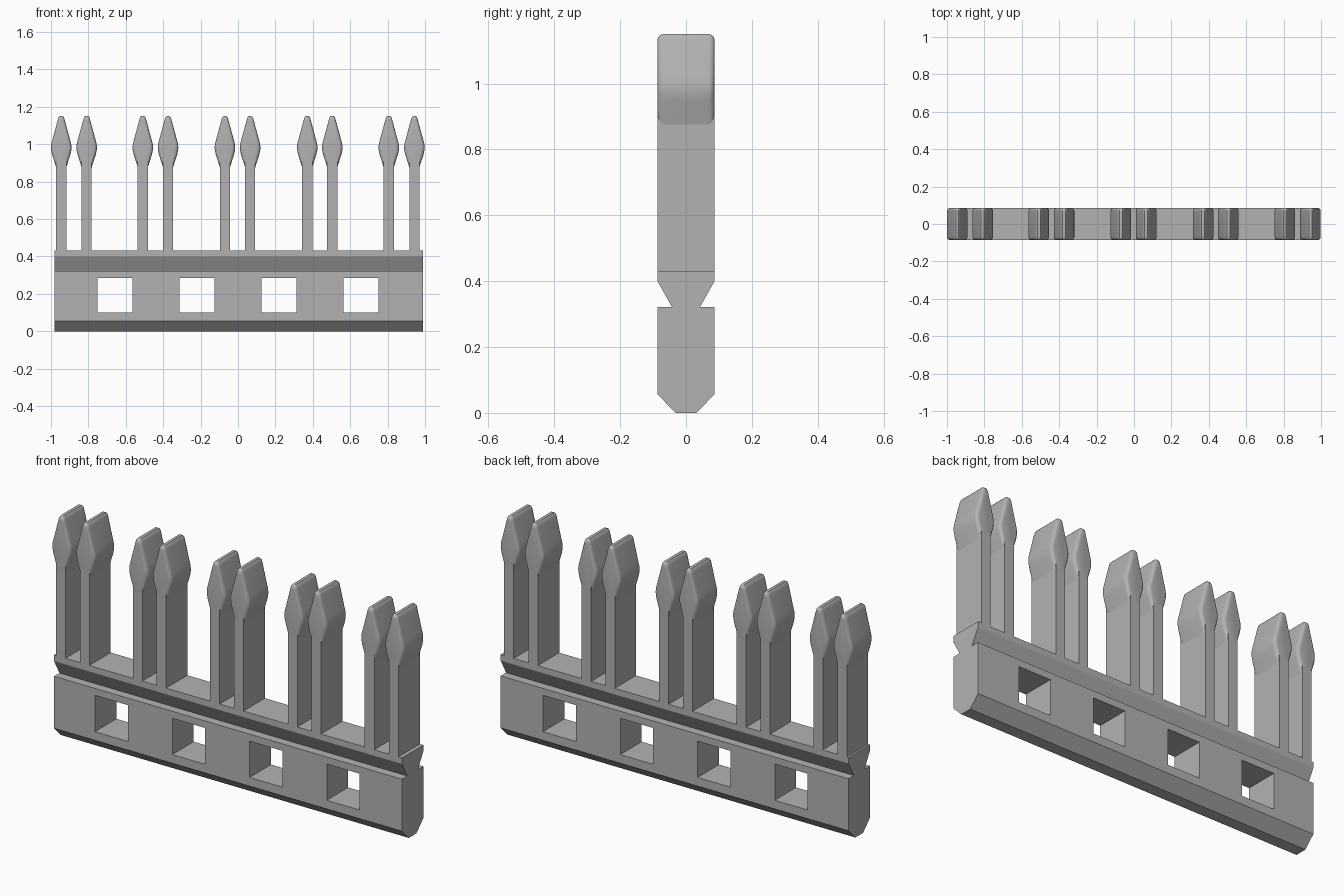
import bpy, bmesh, math

old = bpy.data.objects.get("Cube")
if old:
    bpy.data.objects.remove(old, do_unlink=True)

GREY = (0.45, 0.45, 0.45, 1)
mat = bpy.data.materials.new("plain_grey")
mat.use_nodes = True
mat.diffuse_color = GREY
mat.node_tree.nodes["Principled BSDF"].inputs["Base Color"].default_value = GREY

HALF = 0.0865  # half thickness of the strip


def loft(name, rings):
    """Skin a stack of matching closed rings and cap both ends."""
    bm = bmesh.new()
    rows = [[bm.verts.new(p) for p in ring] for ring in rings]
    n = len(rows[0])
    for a, b in zip(rows, rows[1:]):
        for i in range(n):
            j = (i + 1) % n
            bm.faces.new((a[i], a[j], b[j], b[i]))
    bm.faces.new(rows[0])
    bm.faces.new(rows[-1])
    bmesh.ops.recalc_face_normals(bm, faces=bm.faces)
    mesh = bpy.data.meshes.new(name)
    bm.to_mesh(mesh)
    bm.free()
    mesh.materials.append(mat)
    obj = bpy.data.objects.new(name, mesh)
    bpy.context.collection.objects.link(obj)
    return obj


def box(name, x0, x1, y, z0, z1):
    rect = [(x0, -y), (x1, -y), (x1, y), (x0, y)]
    return loft(name, [[(px, py, z) for px, py in rect] for z in (z0, z1)])


# Base strip: chamfered foot, V groove along both faces
side = [(0.031, 0), (HALF, 0.056), (HALF, 0.322), (0.043, 0.322),
        (HALF, 0.4), (HALF, 0.431)]
section = side + [(-y, z) for y, z in reversed(side)]
base = loft("base_strip", [[(x, y, z) for y, z in section] for x in (-0.982, 0.99)])

# Square windows through the strip
for x in (-0.657, -0.219, 0.219, 0.657):
    cutter = box("window_cutter", x - 0.093, x + 0.093, 0.2, 0.1, 0.286)
    cutter.hide_render = True
    mod = base.modifiers.new("window", "BOOLEAN")
    mod.operation = "DIFFERENCE"
    mod.solver = "EXACT"
    mod.object = cutter
    bpy.context.view_layer.objects.active = base
    bpy.ops.object.modifier_apply(modifier=mod.name)
    bpy.data.objects.remove(cutter, do_unlink=True)

# Arrow head outline, right half from tip to bottom
half = [(0.008, 1.15), (0.014, 1.144), (0.018, 1.132), (0.047, 1.025),
        (0.053, 1.003), (0.055, 0.985), (0.054, 0.969), (0.049, 0.945),
        (0.028, 0.88), (0.024, 0.863)]
outline = half + [(-x, z) for x, z in reversed(half)]
MID, ROUND, STEPS = 1.0, 0.018, 5


def head_ring(cx, inset, y):
    sx, sz = 1 - inset / 0.055, 1 - inset / 0.145
    return [(cx + x * sx, y, MID + (z - MID) * sz) for x, z in outline]


# Paired prongs: thin stem and rounded arrow head
for cx in (-0.945, -0.809, -0.509, -0.374, -0.07, 0.065, 0.37, 0.504, 0.806, 0.943):
    box("prong_stem", cx - 0.027, cx + 0.027, HALF, 0.42, 0.915)
    arc = []
    for k in range(STEPS + 1):
        a = k / STEPS * math.pi / 2
        arc.append((ROUND * (1 - math.sin(a)), HALF - ROUND * (1 - math.cos(a))))
    front = [(d, -y) for d, y in reversed(arc)]
    # deepest inset sits on the end caps, full outline along the middle
    profile = [(ROUND * (1 - math.sin(k / STEPS * math.pi / 2)),
                -HALF + ROUND * (1 - math.cos(k / STEPS * math.pi / 2)))
               for k in range(STEPS + 1)]
    profile += [(d, -y) for d, y in reversed(profile)]
    head = loft("prong_head", [head_ring(cx, d, y) for d, y in profile])
    bpy.ops.object.select_all(action="DESELECT")
    head.select_set(True)
    bpy.context.view_layer.objects.active = head
    bpy.ops.object.shade_smooth_by_angle(angle=math.radians(40))
